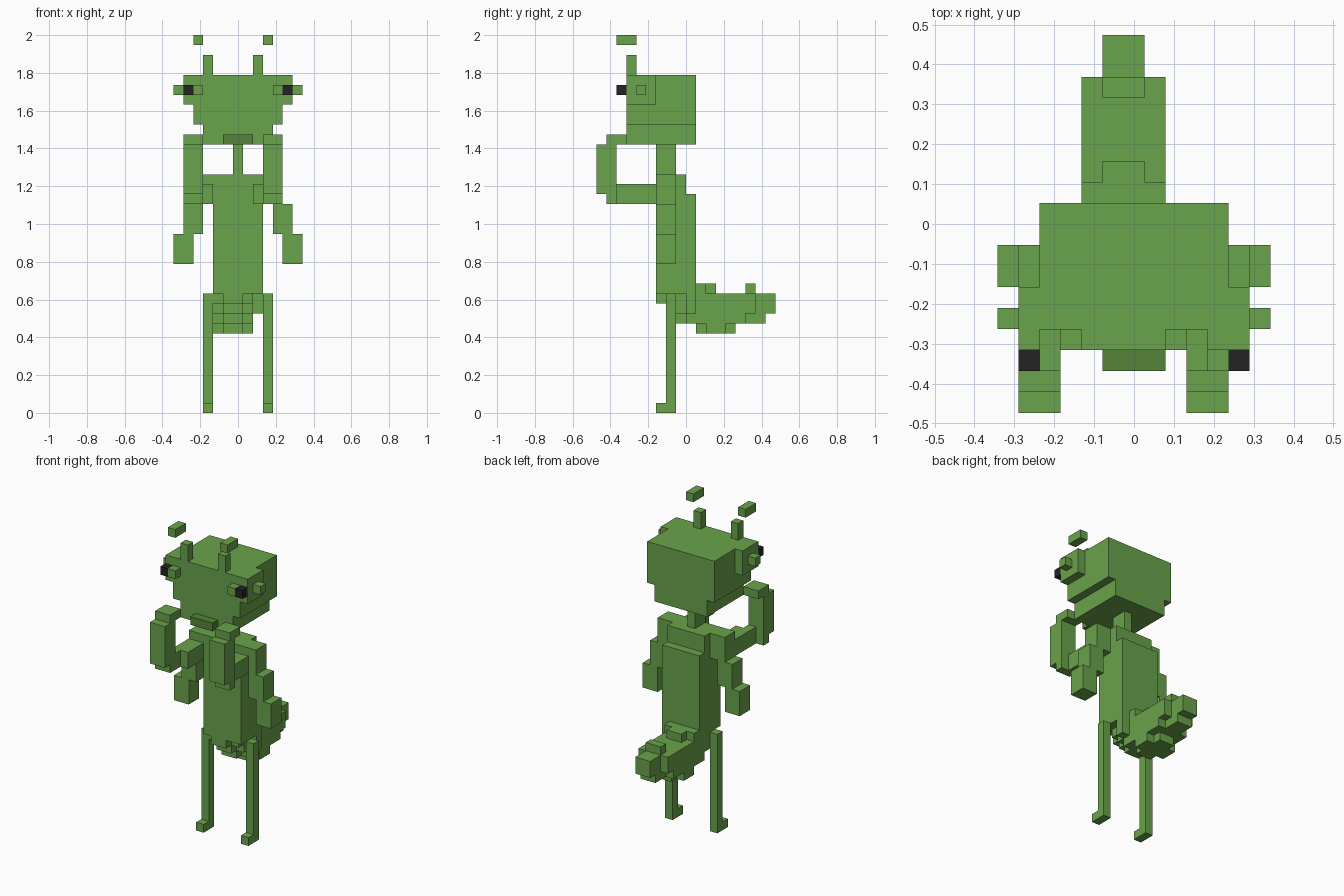
import bpy, bmesh

cube = bpy.data.objects.get("Cube")
if cube:
    bpy.data.objects.remove(cube, do_unlink=True)

U = 2 / 38            # size of one block
MID_X, MID_Y = 6.5, 9  # grid centre in blocks


def make_material(name, rgb):
    m = bpy.data.materials.new(name)
    m.use_nodes = True
    m.diffuse_color = (*rgb, 1)
    bsdf = next(n for n in m.node_tree.nodes if n.type == 'BSDF_PRINCIPLED')
    bsdf.inputs["Base Color"].default_value = (*rgb, 1)
    bsdf.inputs["Roughness"].default_value = 0.9
    return m


GREEN = make_material("leaf green", (0.144, 0.366, 0.070))
DARK = make_material("dark green", (0.091, 0.231, 0.040))
BLACK = make_material("black", (0.017, 0.017, 0.017))


def part(name, boxes, mat=GREEN):
    """One object from block ranges (x0, x1, y0, y1, z0, z1)."""
    bm = bmesh.new()
    for x0, x1, y0, y1, z0, z1 in boxes:
        verts = bmesh.ops.create_cube(bm, size=1)["verts"]
        for v in verts:
            v.co.x = ((x1 if v.co.x > 0 else x0) - MID_X) * U
            v.co.y = ((y1 if v.co.y > 0 else y0) - MID_Y) * U
            v.co.z = (z1 if v.co.z > 0 else z0) * U
    mesh = bpy.data.meshes.new(name)
    bm.to_mesh(mesh)
    bm.free()
    mesh.materials.append(mat)
    obj = bpy.data.objects.new(name, mesh)
    bpy.context.scene.collection.objects.link(obj)
    return obj


def pair(name, boxes, mat=GREEN, axis=MID_X):
    """Right part as given, left part reflected across the block axis."""
    part("right_" + name, boxes, mat)
    flipped = [(2 * axis - b[1], 2 * axis - b[0], *b[2:]) for b in boxes]
    part("left_" + name, flipped, mat)


# Head, narrowing toward the jaw
part("head", [(2, 11, 3, 10, 29, 34)])
part("jaw", [(3, 10, 3, 10, 27, 29)])
part("mouth", [(5, 8, 2, 3, 27, 28)], DARK)
pair("temple", [(1, 2, 3, 6, 31, 34)])
pair("eye", [(1, 2, 2, 3, 32, 33)], BLACK)
pair("inner_eyelid", [(2, 3, 2, 3, 32, 33)])
pair("outer_eyelid", [(0, 1, 4, 5, 32, 33)])

# Antennae with floating tips, one block off the head's axis
pair("antenna_stalk", [(3, 4, 3, 4, 34, 36)], axis=6)
pair("antenna_tip", [(2, 3, 2, 4, 37, 38)], axis=6)

# Neck and torso
part("neck", [(6, 7, 6, 8, 24, 27)])
part("torso", [(4, 9, 6, 9, 12, 24), (4, 9, 9, 10, 10, 22)])
part("belly_underside", [
    (5, 7, 6, 7, 11, 12),
    (4, 8, 7, 8, 11, 12), (5, 7, 7, 8, 10, 11),
    (4, 8, 8, 9, 10, 12), (5, 7, 8, 9, 9, 10),
])

# Raised front arms
pair("raised_upper_arm", [(2, 4, 3, 6, 21, 23), (2, 3, 2, 3, 21, 23)], axis=6)
pair("raised_forearm", [(1, 3, 0, 2, 22, 27), (1, 3, 1, 2, 21, 22)], axis=6)
pair("raised_hand", [(1, 3, 1, 3, 27, 28)], axis=6)

# Hanging arms, stepping outward
pair("shoulder", [(2, 4, 6, 8, 21, 24)])
pair("hanging_arm", [(1, 3, 6, 8, 18, 21)])
pair("hanging_hand", [(0, 2, 6, 8, 15, 18)])

# Legs and feet
pair("leg", [(3, 4, 7, 8, 1, 12)])
pair("foot", [(3, 4, 6, 8, 0, 1)])

# Tail with rounded underside and top bumps
part("tail", [(4, 8, 10, 16, 10, 12), (4, 8, 9, 15, 9, 10)])
part("tail_underside", [(5, 7, 10, 14, 8, 9), (4, 5, 11, 13, 8, 9),
                        (7, 8, 11, 13, 8, 9)])
part("tail_tip", [(5, 7, 16, 18, 10, 12), (5, 7, 15, 17, 9, 10)])
part("tail_front_bump", [(4, 8, 10, 11, 12, 13), (5, 7, 11, 12, 12, 13)])
part("tail_back_bump", [(5, 7, 15, 16, 12, 13)])
